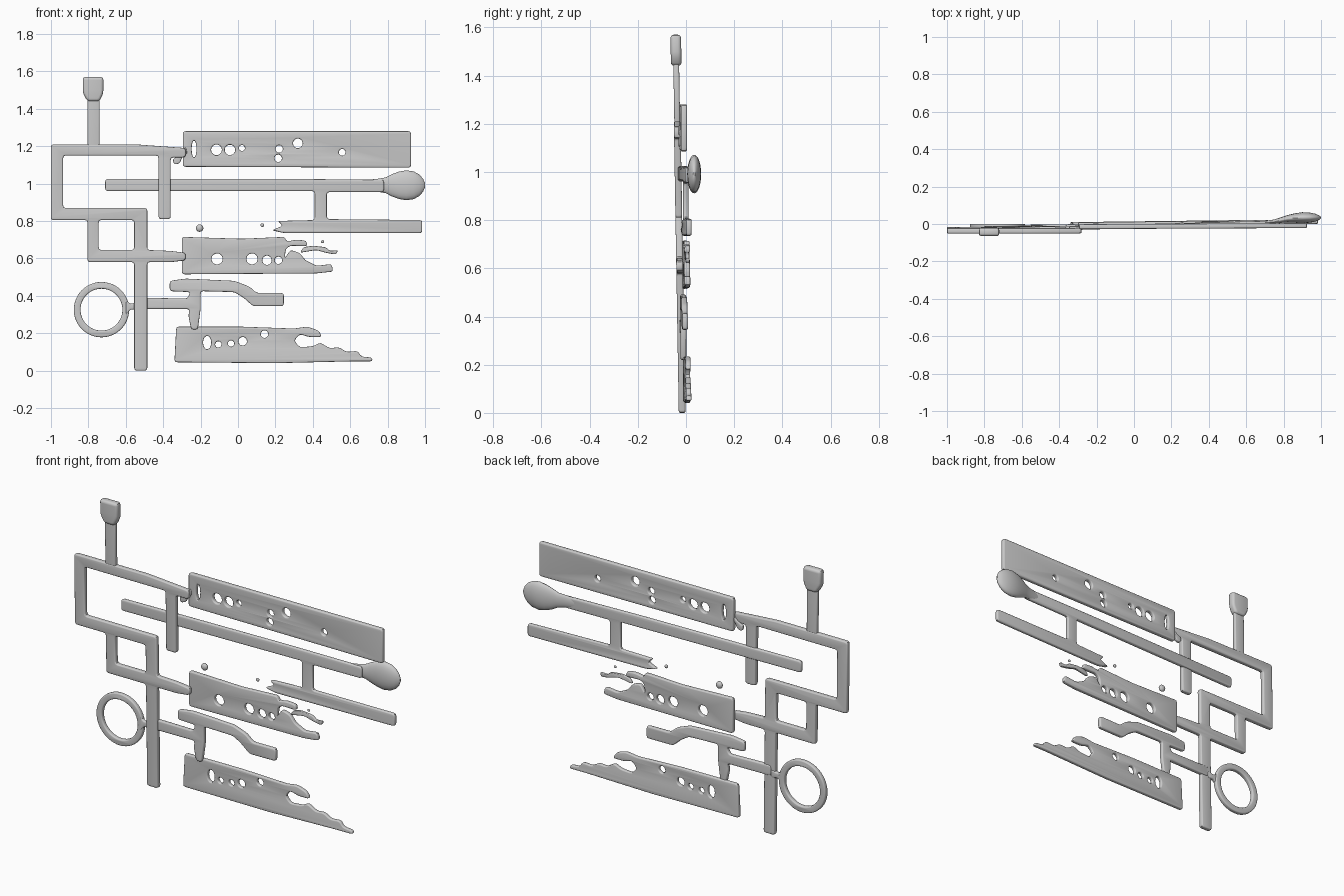
import bpy, bmesh, math
from mathutils import Vector


def finish(name, mesh):
    mesh.shade_smooth()
    mesh.set_sharp_from_angle(angle=math.radians(40))
    ob = bpy.data.objects.new(name, mesh)
    bpy.context.collection.objects.link(ob)
    return ob


def rounded(pts, r):
    """Soften every corner of a closed outline."""
    pts = [Vector(p) for p in pts]
    out = []
    for i, p in enumerate(pts):
        a, b = pts[i - 1] - p, pts[(i + 1) % len(pts)] - p
        s = p + a.normalized() * min(r, a.length * 0.35)
        e = p + b.normalized() * min(r, b.length * 0.35)
        out += [s, (s + e) / 4 + p / 2, e]
    return out


def ellipse(x, z, rx, rz=None, n=14):
    rz = rz or rx
    return [(x + rx * math.cos(math.tau * i / n), z + rz * math.sin(math.tau * i / n))
            for i in range(n)]


def slab(name, outlines, thick, depth, bevel=0.007, r=0.014):
    """Front-view outlines (first outer, rest holes) made solid; depth = (y, dy/dx, dy/dz)."""
    cu = bpy.data.curves.new(name, 'CURVE')
    cu.dimensions, cu.fill_mode = '2D', 'BOTH'
    cu.extrude, cu.bevel_depth = thick / 2 - bevel, bevel
    cu.offset, cu.bevel_resolution = -bevel, 2
    for pts in outlines:
        pts = rounded(pts, r) if len(pts) != 14 and len(pts) != 48 else pts
        sp = cu.splines.new('POLY')
        sp.points.add(len(pts) - 1)
        for q, p in zip(sp.points, pts):
            q.co = (p[0], p[1], 0, 1)
        sp.use_cyclic_u = True
    tmp = bpy.data.objects.new(name + "_curve", cu)
    bpy.context.collection.objects.link(tmp)
    dg = bpy.context.evaluated_depsgraph_get()
    mesh = bpy.data.meshes.new_from_object(tmp.evaluated_get(dg))
    bpy.data.objects.remove(tmp)
    y0, sx, sz = depth
    for v in mesh.vertices:
        x, z, d = v.co
        v.co = (x, y0 + sx * x + sz * z - d, z)
    bm = bmesh.new()
    bm.from_mesh(mesh)
    bmesh.ops.remove_doubles(bm, verts=bm.verts, dist=1e-5)
    bm.to_mesh(mesh)
    bm.free()
    return finish(name, mesh)


FRAME = (-0.016, 0, -0.017)
BAR = (-0.0125, 0.025, 0)
LOWER = (-0.008, 0.02, 0)

# stepped frame on the left, with the small square window
slab("stepped_frame", [
    [(-1, 1.21), (-0.55, 1.21), (-0.28, 1.19), (-0.28, 1.14), (-0.36, 1.14), (-0.36, 0.81),
     (-0.425, 0.81), (-0.425, 1.15), (-0.935, 1.15), (-0.935, 0.87), (-0.485, 0.87),
     (-0.485, 0.645), (-0.36, 0.64), (-0.28, 0.63), (-0.28, 0.59), (-0.36, 0.58), (-0.485, 0.58),
     (-0.485, 0.0), (-0.555, 0.0), (-0.555, 0.58), (-0.805, 0.58), (-0.805, 0.805), (-1, 0.805)],
    [(-0.745, 0.645), (-0.555, 0.645), (-0.555, 0.805), (-0.745, 0.805)]], 0.028, FRAME)

# top post and its block head
slab("post_neck", [[(-0.805, 1.18), (-0.74, 1.18), (-0.74, 1.48), (-0.805, 1.48)]],
     0.024, FRAME)
slab("post_head", [[(-0.805, 1.44), (-0.74, 1.44), (-0.72, 1.485), (-0.72, 1.57),
                    (-0.83, 1.57), (-0.83, 1.485)]], 0.044, FRAME, 0.014)

# ring and the short link joining it to the frame
slab("ring", [ellipse(-0.73, 0.326, 0.148, n=48), ellipse(-0.73, 0.326, 0.112, n=48)],
     0.026, (-0.012, 0, 0))
slab("ring_link", [[(-0.60, 0.38), (-0.575, 0.355), (-0.53, 0.37), (-0.53, 0.32),
                    (-0.575, 0.33), (-0.60, 0.29)]], 0.022, (-0.016, 0, 0))

# long bar with the lower right bar hanging from it
slab("long_bar", [
    [(-0.71, 0.96), (0.41, 0.96), (0.41, 0.805), (0.21, 0.80), (0.24, 0.775), (0.18, 0.75),
     (0.25, 0.735), (0.985, 0.735), (0.985, 0.805), (0.475, 0.81), (0.475, 0.955),
     (0.78, 0.955), (0.78, 1.02), (0.3, 1.025), (-0.71, 1.025)]], 0.022, BAR)

# paddle-shaped knob at the bar's end: x, y, half width, half height
bm = bmesh.new()
rings = []
for x, y, ry, rz in [(0.68, 0.005, 0.009, 0.028), (0.75, 0.012, 0.012, 0.035),
                     (0.79, 0.022, 0.015, 0.042), (0.82, 0.028, 0.019, 0.058),
                     (0.86, 0.032, 0.025, 0.073), (0.90, 0.034, 0.029, 0.080),
                     (0.94, 0.034, 0.027, 0.074), (0.97, 0.034, 0.021, 0.057),
                     (0.99, 0.034, 0.012, 0.034), (1.0, 0.034, 0.004, 0.01)]:
    rings.append([bm.verts.new((x, y + ry * math.cos(math.tau * i / 24),
                                0.991 + rz * math.sin(math.tau * i / 24))) for i in range(24)])
for a, b in zip(rings, rings[1:]):
    for i in range(24):
        j = (i + 1) % 24
        bm.faces.new((a[i], a[j], b[j], b[i]))
bm.faces.new(rings[0])
bm.faces.new(rings[-1])
bmesh.ops.recalc_face_normals(bm, faces=bm.faces)
me = bpy.data.meshes.new("knob")
bm.to_mesh(me)
bm.free()
finish("knob", me)

# top plate with punched holes
slab("top_plate", [
    [(-0.295, 1.09), (0.925, 1.085), (0.925, 1.28), (-0.295, 1.28)],
    ellipse(-0.235, 1.185, 0.013, 0.045), ellipse(-0.115, 1.18, 0.029),
    ellipse(-0.043, 1.18, 0.028), ellipse(0.021, 1.19, 0.016), ellipse(0.22, 1.185, 0.02),
    ellipse(0.215, 1.135, 0.02), ellipse(0.32, 1.215, 0.026), ellipse(0.557, 1.167, 0.018)],
    0.026, (-0.013, 0.005, 0))
slab("top_plate_tab", [[(-0.35, 1.13), (-0.30, 1.16), (-0.28, 1.20), (-0.27, 1.16), (-0.30, 1.14),
                        (-0.31, 1.11), (-0.34, 1.10)]], 0.02, (-0.022, 0, 0), 0.005)

# middle plate, frayed on the right
slab("middle_plate", [
    [(-0.30, 0.515), (0.42, 0.52), (0.51, 0.53), (0.50, 0.57), (0.42, 0.56), (0.36, 0.59),
     (0.33, 0.63), (0.28, 0.645), (0.25, 0.60), (0.255, 0.65), (0.28, 0.668), (0.37, 0.665),
     (0.365, 0.695), (0.31, 0.70), (0.26, 0.69), (0.25, 0.715), (0.02, 0.705), (-0.30, 0.715)],
    ellipse(-0.112, 0.597, 0.03), ellipse(0.075, 0.597, 0.03),
    ellipse(0.155, 0.59, 0.025), ellipse(0.216, 0.59, 0.02)], 0.024, (0, 0.012, 0), 0.006)
slab("middle_fray", [
    [(0.33, 0.63), (0.35, 0.66), (0.40, 0.668), (0.47, 0.66), (0.49, 0.64), (0.535, 0.645),
     (0.525, 0.62), (0.47, 0.63), (0.42, 0.645)]], 0.016, (0, 0.012, 0), 0.004)

# bent arm between the frame and the bottom plate
slab("bent_arm", [
    [(-0.53, 0.39), (-0.27, 0.385), (-0.255, 0.42), (-0.365, 0.425), (-0.365, 0.48),
     (-0.28, 0.492), (-0.02, 0.48), (0.06, 0.45), (0.10, 0.415), (0.245, 0.415), (0.245, 0.345),
     (0.08, 0.345), (0.03, 0.39), (-0.02, 0.42), (-0.20, 0.425), (-0.20, 0.33), (-0.215, 0.22),
     (-0.25, 0.22), (-0.265, 0.29), (-0.26, 0.33), (-0.53, 0.33)]], 0.024,
    (-0.007, 0.018, 0))

# bottom plate, frayed into a long tail
slab("bottom_plate", [
    [(-0.34, 0.045), (0.2, 0.04), (0.62, 0.05), (0.72, 0.05), (0.715, 0.07), (0.66, 0.075),
     (0.64, 0.105), (0.58, 0.10), (0.54, 0.125), (0.49, 0.12), (0.44, 0.15), (0.40, 0.13),
     (0.33, 0.125), (0.30, 0.16), (0.33, 0.195), (0.38, 0.18), (0.45, 0.18), (0.43, 0.215),
     (0.37, 0.235), (0.30, 0.225), (0.02, 0.235), (-0.33, 0.235)],
    ellipse(-0.165, 0.15, 0.022, 0.036), ellipse(-0.105, 0.14, 0.017),
    ellipse(-0.037, 0.145, 0.017), ellipse(0.025, 0.157, 0.023),
    ellipse(0.142, 0.195, 0.02)], 0.022, (0.003, 0.012, 0), 0.006)

# loose fragments near the frayed ends
for i, (x, z, rad) in enumerate([(-0.205, 0.762, 0.02), (0.13, 0.778, 0.01),
                                 (0.452, 0.69, 0.008)]):
    bpy.ops.mesh.primitive_uv_sphere_add(segments=12, ring_count=8, radius=rad,
                                         location=(x, -0.008, z))
    ob = bpy.context.object
    ob.name = f"fragment_{i + 1}"
    ob.scale.y = 0.7
    ob.data.shade_smooth()
